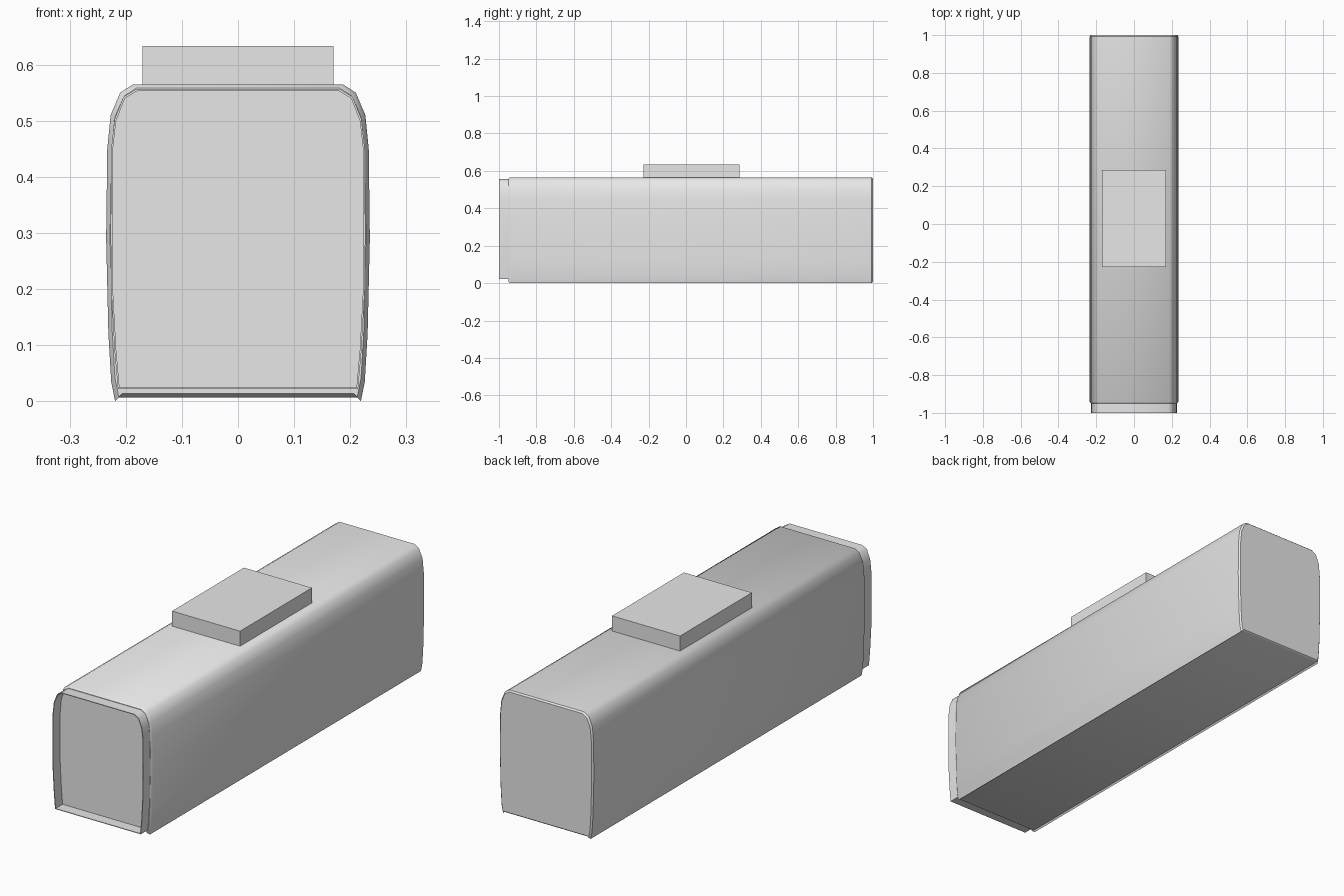
import bpy, bmesh, math

if "Cube" in bpy.data.objects:
    bpy.data.objects.remove(bpy.data.objects["Cube"])

grey = bpy.data.materials.new("plain grey")
grey.use_nodes = True
GREY = (0.8, 0.8, 0.8, 1)
grey.diffuse_color = GREY
grey.node_tree.nodes["Principled BSDF"].inputs["Base Color"].default_value = GREY


def mirrored(half):
    """Close a right-hand half profile into a full outline."""
    return half + [(-x, z) for x, z in reversed(half)]


def inset(outline, d, mid=0.285):
    """Shrink an outline towards its middle by d on every side."""
    w = max(x for x, z in outline)
    h = max(abs(z - mid) for x, z in outline)
    return [(x * (1 - d / w), mid + (z - mid) * (1 - d / h)) for x, z in outline]


def loft(name, rings, closed=False, smooth=True):
    """Skin (y, outline) rings; either cap the ends or join last to first."""
    bm = bmesh.new()
    loops = [[bm.verts.new((x, y, z)) for x, z in pts] for y, pts in rings]
    pairs = list(zip(loops, loops[1:]))
    if closed:
        pairs.append((loops[-1], loops[0]))
    else:
        bm.faces.new(loops[0])
        bm.faces.new(loops[-1])
    for a, b in pairs:
        for i in range(len(a)):
            j = (i + 1) % len(a)
            bm.faces.new((a[i], a[j], b[j], b[i]))
    bmesh.ops.recalc_face_normals(bm, faces=bm.faces)
    mesh = bpy.data.meshes.new(name)
    bm.to_mesh(mesh)
    bm.free()
    mesh.materials.append(grey)
    obj = bpy.data.objects.new(name, mesh)
    bpy.context.collection.objects.link(obj)
    if smooth:
        bpy.ops.object.select_all(action='DESELECT')
        obj.select_set(True)
        bpy.context.view_layer.objects.active = obj
        bpy.ops.object.shade_smooth_by_angle(angle=math.radians(40))
    return obj


# Long housing with softened ends and small lips along the bottom edges
housing = mirrored([(0.213, 0.007), (0.219, 0), (0.226, 0.035), (0.231, 0.12), (0.235, 0.29),
                    (0.233, 0.45), (0.227, 0.51), (0.21, 0.55), (0.187, 0.565)])
loft("housing", [(-0.95, inset(housing, 0.007)), (-0.94, housing),
                 (0.993, housing), (1, inset(housing, 0.006))])

# Thin open collar around the recessed front panel
collar = mirrored([(0.214, 0.022), (0.22, 0.09), (0.226, 0.2), (0.227, 0.3), (0.226, 0.45),
                   (0.22, 0.503), (0.204, 0.543), (0.182, 0.556)])
lining = inset(collar, 0.003)
loft("front_collar", [(-1, collar), (-0.945, collar), (-0.945, lining), (-1, lining)], closed=True)

# Flat block on the top
block = mirrored([(0.17, 0.56), (0.17, 0.633)])
loft("top_block", [(-0.228, block), (0.285, block)], smooth=False)
